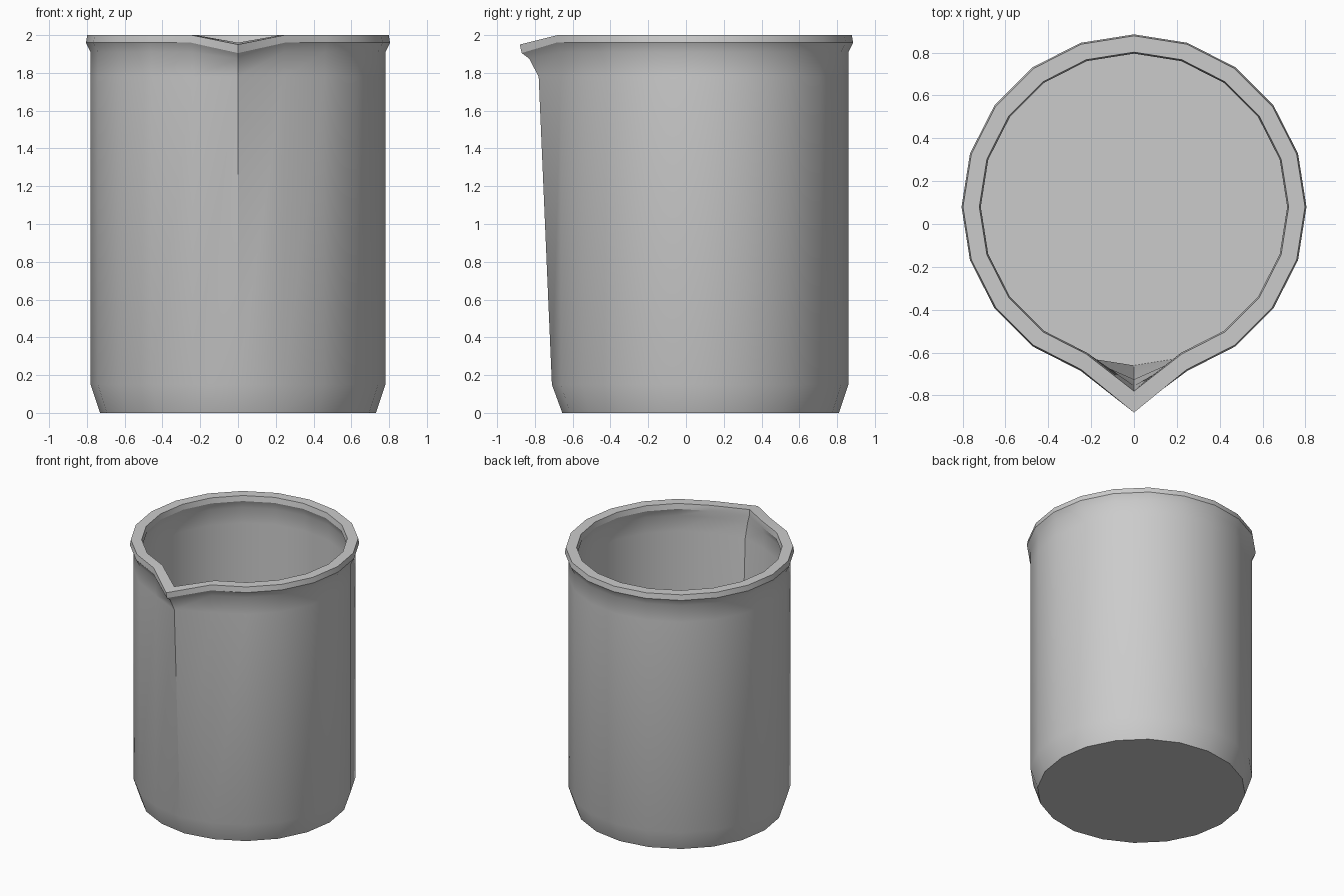
import bpy, bmesh, math

if "Cube" in bpy.data.objects:
    bpy.data.objects.remove(bpy.data.objects["Cube"])

SIDES = 20
CENTRE_Y = 0.08

# Wall profile from outer base, over the rim, down to the inner floor:
# (radius, height, front spout y, front spout height)
profile = [
    (0.73, 0.00, -0.655, 0.00),
    (0.78, 0.15, -0.71, 0.15),
    (0.78, 1.78, -0.78, 1.78),
    (0.78, 1.91, -0.83, 1.875),
    (0.805, 1.96, -0.87, 1.905),
    (0.798, 2.00, -0.88, 1.95),
    (0.722, 2.00, -0.78, 1.96),
    (0.715, 1.96, -0.775, 1.915),
    (0.74, 1.90, -0.755, 1.87),
    (0.74, 1.78, -0.725, 1.76),
    (0.74, 0.13, -0.66, 0.13),
]

bm = bmesh.new()
rings = []
for radius, z, spout_y, spout_z in profile:
    ring = []
    for i in range(SIDES):
        a = -math.pi / 2 + i * 2 * math.pi / SIDES
        if i == 0:
            co = (0, spout_y, spout_z)      # vertex pulled out into the spout
        else:
            co = (radius * math.cos(a), CENTRE_Y + radius * math.sin(a), z)
        ring.append(bm.verts.new(co))
    rings.append(ring)

# Walls and rim
for lower, upper in zip(rings, rings[1:]):
    for i in range(SIDES):
        j = (i + 1) % SIDES
        bm.faces.new((lower[i], lower[j], upper[j], upper[i]))

# Base underside and inner floor
bm.faces.new(rings[0][::-1])
bm.faces.new(rings[-1])
bmesh.ops.recalc_face_normals(bm, faces=bm.faces)

mesh = bpy.data.meshes.new("beaker")
bm.to_mesh(mesh)
bm.free()
beaker = bpy.data.objects.new("beaker", mesh)
bpy.context.collection.objects.link(beaker)
bpy.context.view_layer.objects.active = beaker
beaker.select_set(True)
bpy.ops.object.shade_smooth_by_angle(angle=math.radians(30))
